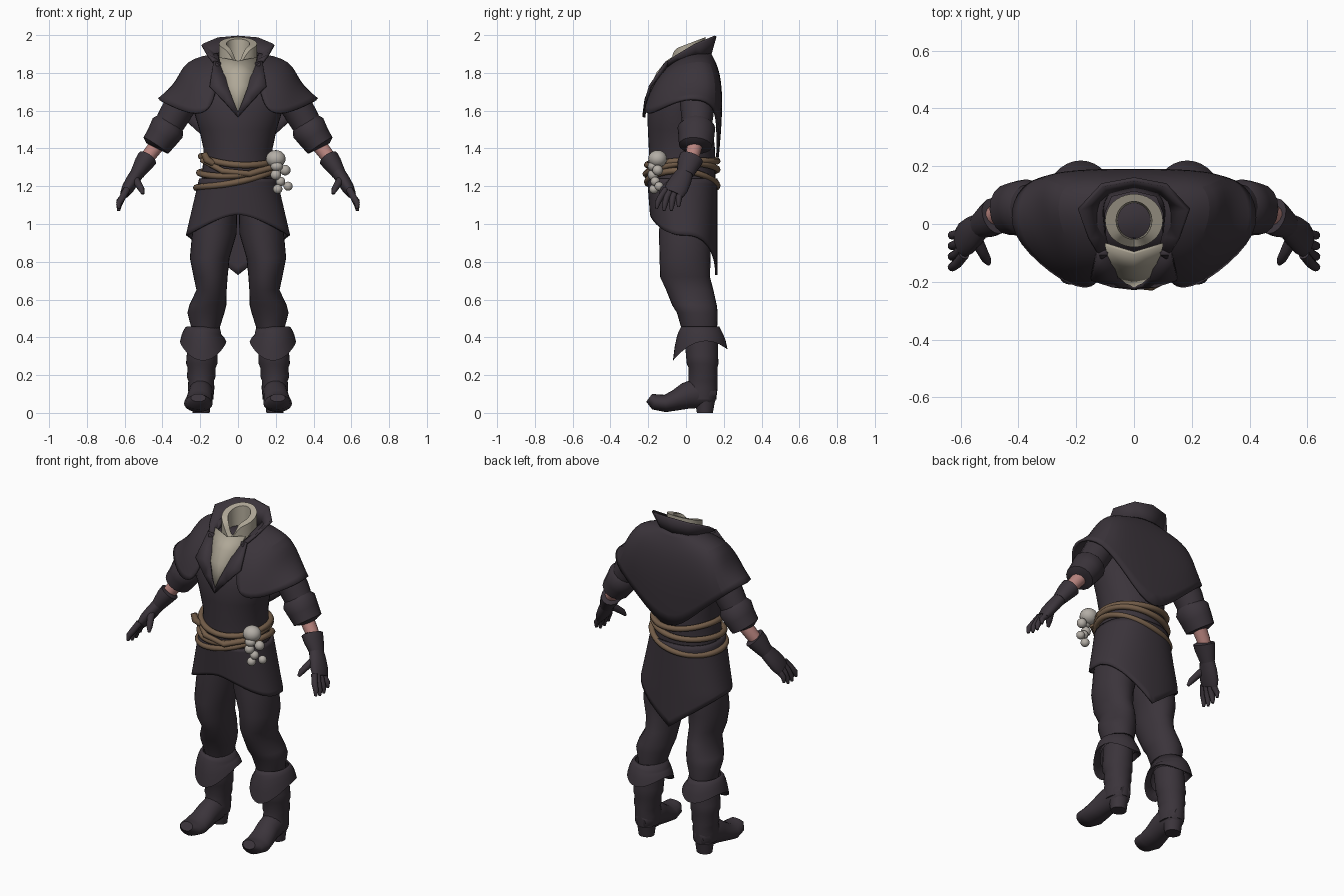
import bpy, bmesh, math
from mathutils import Vector

def material(name, rgb):
    m = bpy.data.materials.new(name)
    m.diffuse_color = (*rgb, 1)
    return m

CLOTH = material("dark_cloth", (0.043, 0.034, 0.043))
CREAM = material("cream_linen", (0.43, 0.39, 0.31))
SKIN = material("skin", (0.48, 0.23, 0.21))
ROPE = material("brown_rope", (0.17, 0.108, 0.065))
BONE = material("bone", (0.45, 0.42, 0.38))

def grid(name, rows, mat, wrap=False, caps=False, mirror=False, thick=0, subdiv=0, angle=50):
    """Surface through rows of points, optionally closed, capped, mirrored or thickened."""
    bm = bmesh.new()
    vs = [[bm.verts.new(p) for p in r] for r in rows]
    n = len(rows[0])
    for a, b in zip(vs, vs[1:]):
        for i in range(n if wrap else n - 1):
            j = (i + 1) % n
            bm.faces.new((a[i], a[j], b[j], b[i]))
    if caps:
        bm.faces.new(vs[0])
        bm.faces.new(vs[-1])
    bmesh.ops.recalc_face_normals(bm, faces=bm.faces)
    me = bpy.data.meshes.new(name)
    bm.to_mesh(me)
    bm.free()
    me.materials.append(mat)
    ob = bpy.data.objects.new(name, me)
    bpy.context.collection.objects.link(ob)
    if mirror:
        md = ob.modifiers.new("mirror", "MIRROR")
        md.use_clip = True
    if subdiv:
        md = ob.modifiers.new("smooth", "SUBSURF")
        md.levels = md.render_levels = subdiv
    if thick:
        md = ob.modifiers.new("thickness", "SOLIDIFY")
        md.thickness = thick
        md.offset = 0
    bpy.ops.object.select_all(action='DESELECT')
    ob.select_set(True)
    bpy.context.view_layer.objects.active = ob
    bpy.ops.object.shade_smooth_by_angle(angle=math.radians(angle))
    return ob

def angles(n):
    return [2 * math.pi * i / n for i in range(n)]

def stack(name, rings, mat, n=28, **kw):
    """Horizontal ellipses (x, y, z, rx, ry)."""
    rows = [[(x + rx * math.sin(t), y - ry * math.cos(t), z) for t in angles(n)]
            for x, y, z, rx, ry in rings]
    return grid(name, rows, mat, wrap=True, caps=True, **kw)

def tube(name, rings, mat, ref=(0, 1, 0), n=16, **kw):
    """Ellipses across a path (x, y, z, radius along ref, other radius)."""
    pts = [Vector(r[:3]) for r in rings]
    rows = []
    for i, r in enumerate(rings):
        d = (pts[min(i + 1, len(pts) - 1)] - pts[max(i - 1, 0)]).normalized()
        u = Vector(ref)
        u = (u - d * u.dot(d)).normalized()
        v = d.cross(u)
        rows.append([pts[i] + u * r[3] * math.cos(t) + v * r[4] * math.sin(t) for t in angles(n)])
    return grid(name, rows, mat, wrap=True, caps=True, **kw)

def ball(name, pos, r, mat):
    bpy.ops.mesh.primitive_uv_sphere_add(segments=16, ring_count=10, radius=1, location=pos)
    ob = bpy.context.object
    ob.name = name
    ob.scale = r
    ob.data.materials.append(mat)
    bpy.ops.object.shade_smooth()

# Coat body
stack("coat_body", [(0, -.02, 1.19, .20, .175), (0, -.02, 1.3, .187, .175), (0, -.022, 1.4, .183, .175),
                    (0, -.03, 1.5, .205, .172), (0, -.035, 1.6, .235, .17), (0, 0, 1.72, .25, .168),
                    (0, .03, 1.81, .2, .115), (0, .02, 1.86, .07, .065)], CLOTH, n=40)

# Coat skirt with raised front and pointed back tail
def power(v, p):
    return math.copysign(abs(v) ** p, v)

rows = []
for k in range(13):
    row = []
    for t in angles(64):
        s, c = power(math.sin(t), .88), power(-math.cos(t), .88)
        hem = .73 + .21 * abs(s) if c > 0 else 1.05 - .11 * abs(s) ** 1.6
        z = 1.24 + (hem - 1.24) * k / 12
        f = min(1, (1.24 - z) / .3)
        row.append(((.2 + .07 * f) * s, -.02 + .012 * f + (.18 - .012 * f) * c, z))
    rows.append(row)
grid("coat_skirt", rows, CLOTH, wrap=True, thick=.012)

# Shoulder cape: columns run from the back centre round to the front
cape = [[(0, .13, 1.9), (0, .18, 1.8), (0, .19, 1.6), (0, .165, 1.29)],
        [(.07, .12, 1.9), (.18, .17, 1.83), (.2, .19, 1.66), (.2, .17, 1.48)],
        [(.1, .09, 1.9), (.26, .13, 1.86), (.32, .17, 1.74), (.37, .16, 1.63)],
        [(.11, .04, 1.9), (.29, .06, 1.87), (.315, .06, 1.76), (.43, .05, 1.67)],
        [(.1, -.02, 1.88), (.26, -.03, 1.85), (.31, -.07, 1.72), (.41, -.06, 1.65)],
        [(.1, -.08, 1.84), (.19, -.12, 1.8), (.24, -.17, 1.7), (.24, -.205, 1.57)],
        [(.08, -.11, 1.81), (.11, -.15, 1.76), (.12, -.19, 1.69), (.15, -.22, 1.6)]]
grid("shoulder_cape", cape, CLOTH, mirror=True, subdiv=2, thick=.014)

# Flared collar and lapels
collar = [[(0, .12, 1.87), (0, .155, 1.995)], [(.08, .1, 1.87), (.11, .135, 1.985)],
          [(.105, .04, 1.87), (.19, .05, 1.95)], [(.1, -.04, 1.86), (.155, -.05, 1.89)],
          [(.085, -.1, 1.83), (.115, -.12, 1.84)]]
grid("collar", collar, CLOTH, mirror=True, thick=.014, angle=35)
lapel = [[(.085, -.09, 1.85), (.13, -.1, 1.86)], [(.055, -.185, 1.73), (.15, -.19, 1.73)],
         [(.028, -.213, 1.66), (.075, -.213, 1.65)], [(0, -.222, 1.59), (0, -.222, 1.565)]]
grid("lapels", lapel, CLOTH, mirror=True, thick=.014, angle=30)

# Shirt collar and shirt front
rows = []
for rx, ry, base in [(.1, .09, 1.83), (.1, .092, None), (.085, .082, None), (.062, .066, None), (.056, .06, 1.84)]:
    row = []
    for t in angles(40):
        y = .012 - ry * math.cos(t)
        dip = .075 * math.exp(-(min(t, 2 * math.pi - t) / .45) ** 2)
        row.append((rx * math.sin(t), y, base or 1.95 + .38 * y - dip))
    rows.append(row)
grid("shirt_collar", rows, CREAM, wrap=True)
shirt = [[(0, -.1, 1.86), (.1, -.07, 1.88)], [(0, -.15, 1.8), (.085, -.13, 1.8)],
         [(0, -.182, 1.73), (.07, -.178, 1.73)], [(0, -.212, 1.6), (.02, -.21, 1.6)]]
grid("shirt_front", shirt, CREAM, mirror=True, thick=.012)

# Arms, cuffs, wrists and gloves
tube("sleeve", [(.22, .05, 1.76, .09, .08), (.28, .055, 1.67, .09, .085), (.34, .06, 1.57, .085, .082),
                (.385, .055, 1.49, .075, .075), (.42, .05, 1.43, .07, .07)], CLOTH, mirror=True)
tube("sleeve_cuff", [(.355, .055, 1.535, .075, .078), (.372, .055, 1.51, .1, .094), (.4, .055, 1.465, .095, .086),
                     (.435, .05, 1.415, .088, .078), (.44, .05, 1.405, .05, .05)], CLOTH, mirror=True)
tube("wrist", [(.42, .05, 1.43, .042, .042), (.47, .035, 1.365, .038, .038), (.5, .015, 1.32, .036, .036)],
     SKIN, mirror=True)
tube("glove_cuff", [(.478, .03, 1.352, .045, .04), (.48, .028, 1.348, .066, .054), (.5, .015, 1.32, .062, .05),
                    (.535, -.005, 1.265, .045, .037)], CLOTH, mirror=True)
tube("glove_palm", [(.525, 0, 1.28, .042, .036), (.555, -.025, 1.235, .056, .036), (.583, -.05, 1.19, .062, .033),
                    (.6, -.066, 1.16, .055, .024)], CLOTH, mirror=True)
for i in range(4):
    y, drop = -.025 - .027 * i, (.02, 0, 0, .012)[i]
    tube("finger", [(.588, y, 1.185, .017, .019), (.612, y - .012 - .006 * i, 1.14, .017, .018),
                    (.63, y - .014 - .01 * i, 1.1 + drop, .015, .016),
                    (.632, y - .014 - .012 * i, 1.07 + drop, .007, .008)], CLOTH, n=10, mirror=True)
tube("thumb", [(.55, -.04, 1.245, .02, .022), (.53, -.085, 1.215, .02, .02), (.512, -.12, 1.185, .017, .017),
               (.503, -.137, 1.16, .008, .008)], CLOTH, n=10, mirror=True)

# Trousers
stack("trouser_leg", [(.11, -.005, 1.1, .105, .13), (.125, -.005, .95, .118, .138), (.15, -.005, .82, .105, .135),
                      (.145, -.005, .72, .09, .132), (.14, .02, .65, .08, .125), (.16, .045, .57, .098, .118),
                      (.17, .06, .53, .098, .108), (.172, .07, .45, .075, .095), (.18, .08, .38, .07, .085)],
      CLOTH, mirror=True)

# Boots: shaft, flared cuff, curled foot and heel
stack("boot_shaft", [(.18, .08, .42, .08, .09), (.19, .085, .3, .082, .085), (.192, .088, .26, .083, .084),
                     (.192, .09, .24, .074, .077), (.195, .09, .19, .076, .078), (.195, .09, .17, .068, .076),
                     (.195, .085, .13, .07, .082), (.195, .085, .07, .064, .075)], CLOTH, mirror=True)
rows = []
for k, (r, f) in enumerate([(.78, 0), (.88, 0), (.96, .2), (1.05, .55), (1.14, 1), (.85, .7)]):
    row = []
    for t in angles(32):
        s, c = math.sin(t), -math.cos(t)
        hem = .345 - .035 * math.cos(2 * t) + .03 * c
        top = .43 + .02 * s if k else .455
        row.append((.178 + (.105 * s + .006) * r, .075 + .125 * c * r, top + (hem - top) * f))
    rows.append(row)
grid("boot_cuff", rows, CLOTH, wrap=True, mirror=True, thick=.008)
tube("boot_foot", [(.195, .16, .095, .035, .035), (.195, .13, .1, .058, .07), (.196, .06, .105, .066, .08),
                   (.2, 0, .09, .066, .07), (.205, -.05, .068, .07, .056), (.21, -.11, .05, .076, .046),
                   (.21, -.165, .058, .066, .042), (.21, -.195, .08, .04, .026)],
     CLOTH, ref=(1, 0, 0), n=20, mirror=True)
stack("boot_heel", [(.195, .1, 0, .045, .042), (.195, .1, .07, .052, .055)], CLOTH, mirror=True)

# Rope belt loops: height, sideways tilt, front-to-back tilt
for z0, tilt, lean in [(1.335, -.012, .01), (1.285, .025, .015), (1.225, .045, -.01)]:
    rows = []
    for t in angles(48) + [0]:
        s, c = math.sin(t), -math.cos(t)
        z = z0 + tilt * s + lean * c - .012 * math.cos(2 * t)
        grow = max(0, 1.32 - z) * .2
        rows.append([((.196 + grow + .017 * math.cos(a)) * s, -.02 + (.186 + .017 * math.cos(a)) * c,
                      z + .017 * math.sin(a)) for a in angles(8)])
    grid("rope_loop", rows, ROPE, wrap=True)
tube("rope_end", [(-.13, -.17, 1.32, .016, .016), (-.165, -.175, 1.34, .02, .02), (-.18, -.17, 1.375, .017, .017)],
     ROPE, n=8)
tube("rope_strand", [(-.19, -.12, 1.34, .016, .016), (-.08, -.2, 1.28, .016, .016), (.06, -.215, 1.265, .016, .016),
                     (.18, -.15, 1.3, .016, .016)], ROPE, ref=(0, 0, 1), n=8)

# Skull charm and hanging bones
ball("skull", (.2, -.15, 1.345), (.052, .05, .046), BONE)
ball("skull_jaw", (.205, -.175, 1.305), (.032, .028, .026), BONE)
for x, z, r in [(.25, 1.285, .028), (.2, 1.26, .028), (.225, 1.225, .025), (.265, 1.2, .024), (.21, 1.185, .025)]:
    ball("bone_knob", (x, -.175 + (x - .2) * .5, z), (r, r, r), BONE)
